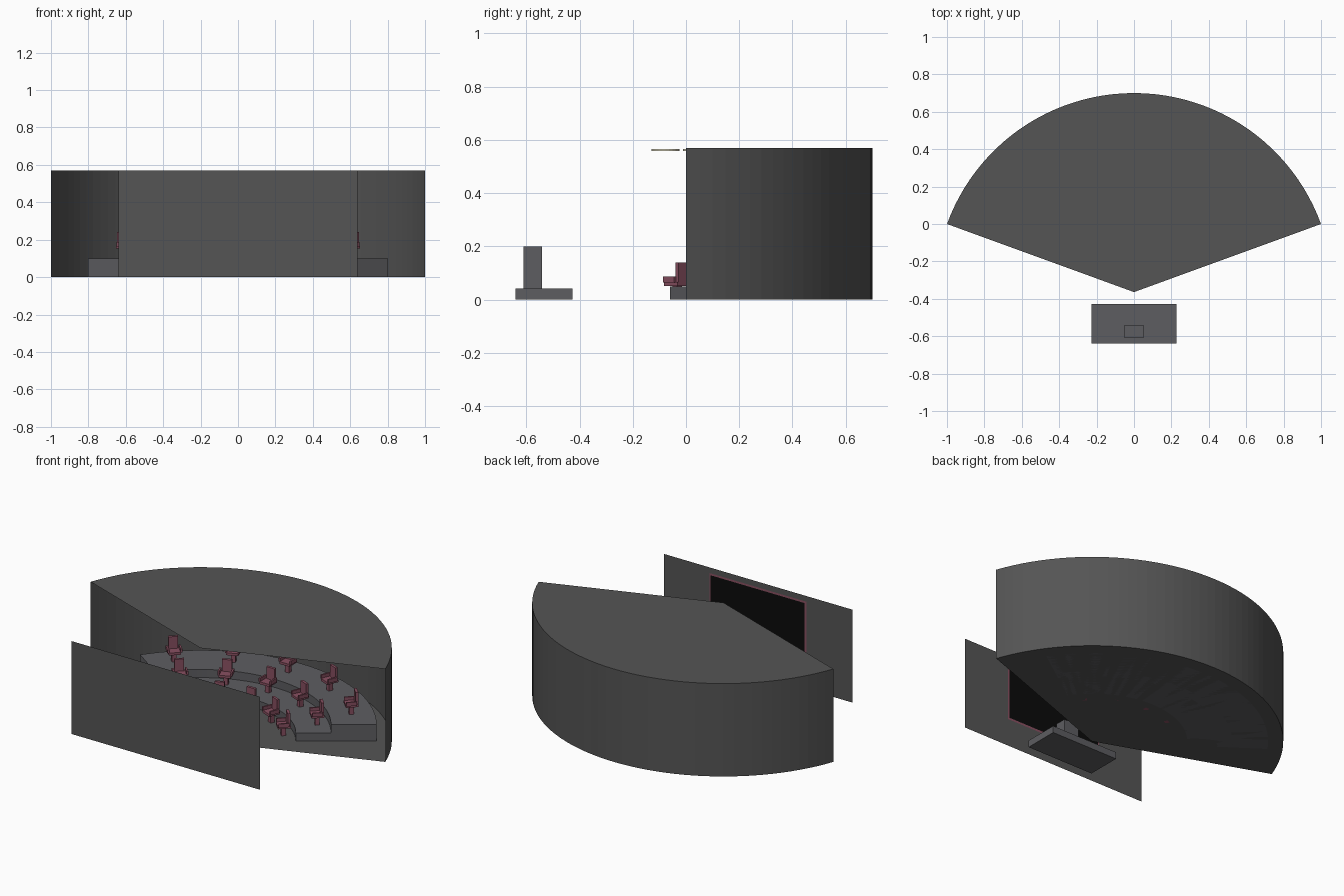
import bpy, bmesh
from math import radians, cos, sin
from mathutils import Matrix, Vector

if "Cube" in bpy.data.objects:
    bpy.data.objects.remove(bpy.data.objects["Cube"])

APEX_Y, R, H = -0.364, 1.064, 0.57     # fan centre, fan radius, room height


def material(name, color):
    m = bpy.data.materials.new(name)
    m.diffuse_color = (*color, 1)
    m.use_nodes = True
    m.node_tree.nodes["Principled BSDF"].inputs["Base Color"].default_value = m.diffuse_color
    return m


DARK = material("charcoal", (0.09, 0.09, 0.09))
GREY = material("stage_grey", (0.11, 0.11, 0.12))
PINK = material("upholstery", (0.25, 0.08, 0.12))
BLACK = material("screen_black", (0.003, 0.003, 0.003))
CREAM = material("light_cream", (0.9, 0.85, 0.65))


def finish(name, bm, mat):
    mesh = bpy.data.meshes.new(name)
    bm.to_mesh(mesh)
    bm.free()
    mesh.materials.append(mat)
    ob = bpy.data.objects.new(name, mesh)
    bpy.context.collection.objects.link(ob)
    return ob


def arc(r, a0, a1, z, n=48):
    angles = [radians(a0 + (a1 - a0) * i / n) for i in range(n + 1)]
    return [(r * cos(a), APEX_Y + r * sin(a), z) for a in angles]


def add_box(bm, lo, hi):
    lo, hi = Vector(lo), Vector(hi)
    mat = Matrix.Translation((lo + hi) / 2) @ Matrix.Diagonal((*(hi - lo), 1))
    bmesh.ops.create_cube(bm, size=1, matrix=mat)


def box(name, lo, hi, mat):
    bm = bmesh.new()
    add_box(bm, lo, hi)
    return finish(name, bm, mat)


def polygon(name, points, mat):
    bm = bmesh.new()
    bm.faces.new([bm.verts.new(p) for p in points])
    return finish(name, bm, mat)


def upright_panel(name, w, y, z0, z1, mat):
    return polygon(name, [(w, y, z0), (-w, y, z0), (-w, y, z1), (w, y, z1)], mat)


# Fan-shaped floor and ceiling sheets
for name, z in (("floor", 0), ("ceiling", H)):
    polygon(name, [(0, APEX_Y, z)] + arc(R, 20, 160, z), DARK)

# Curved rear wall
bm = bmesh.new()
low = [bm.verts.new(p) for p in arc(R, 20, 160, 0)]
top = [bm.verts.new(p) for p in arc(R, 20, 160, H)]
for i in range(len(low) - 1):
    bm.faces.new((low[i], low[i + 1], top[i + 1], top[i]))
finish("rear_wall", bm, DARK)


# Seating tiers: solid ring sectors
def tier(name, r0, r1, h):
    bm = bmesh.new()
    rings = [[bm.verts.new(p) for p in arc(r, 35, 145, z)]
             for r, z in ((r0, 0), (r1, 0), (r1, h), (r0, h))]
    for i in range(len(rings[0]) - 1):
        for k in range(4):
            a, b = rings[k], rings[(k + 1) % 4]
            bm.faces.new((a[i], b[i], b[i + 1], a[i + 1]))
    for e in (0, -1):
        bm.faces.new([ring[e] for ring in rings])
    bmesh.ops.recalc_face_normals(bm, faces=bm.faces)
    finish(name, bm, GREY)


tier("tier_lower", 0.53, 0.78, 0.05)
tier("tier_upper", 0.726, 0.98, 0.1)

# Chairs: pedestal, seat, backrest and arms, all facing the stage
bm = bmesh.new()
add_box(bm, (-0.013, -0.013, 0), (0.013, 0.013, 0.052))
add_box(bm, (-0.034, -0.036, 0.052), (0.034, 0.036, 0.067))
add_box(bm, (-0.028, 0.02, 0.06), (0.028, 0.036, 0.14))
for s in (-1, 1):
    add_box(bm, (s * 0.037 - 0.005, -0.034, 0.064), (s * 0.037 + 0.005, 0.026, 0.087))
proto = finish("chair", bm, PINK)
chair_mesh = proto.data
bpy.data.objects.remove(proto)
for row, (r, z) in enumerate(((0.468, 0), (0.658, 0.05), (0.851, 0.1))):
    for i in range(5):
        a = radians(45 + 22.5 * i)
        ob = bpy.data.objects.new(f"chair_{row}_{i}", chair_mesh)
        ob.location = (r * cos(a), APEX_Y + r * sin(a), z)
        ob.rotation_euler.z = a - radians(90)
        bpy.context.collection.objects.link(ob)

# Stage and lectern
box("stage", (-0.228, -0.64, 0), (0.228, -0.427, 0.042), GREY)
box("lectern", (-0.052, -0.61, 0.042), (0.052, -0.54, 0.2), GREY)

# Front wall with framed screen on its inner side
upright_panel("front_wall", 0.64, -0.7, 0, H, DARK)
upright_panel("screen_frame", 0.33, -0.697, 0.168, 0.537, PINK)
upright_panel("screen", 0.32, -0.694, 0.178, 0.527, BLACK)

# Ceiling lights
for row, r in enumerate((0.447, 0.745)):
    for i in range(5):
        a = radians(40 + 25 * i)
        bm = bmesh.new()
        bmesh.ops.create_cone(bm, cap_ends=True, segments=24, radius1=0.053,
                              radius2=0.053, depth=0.009,
                              matrix=Matrix.Translation((r * cos(a), APEX_Y + r * sin(a), 0.562)))
        finish(f"ceiling_light_{row}_{i}", bm, CREAM)
